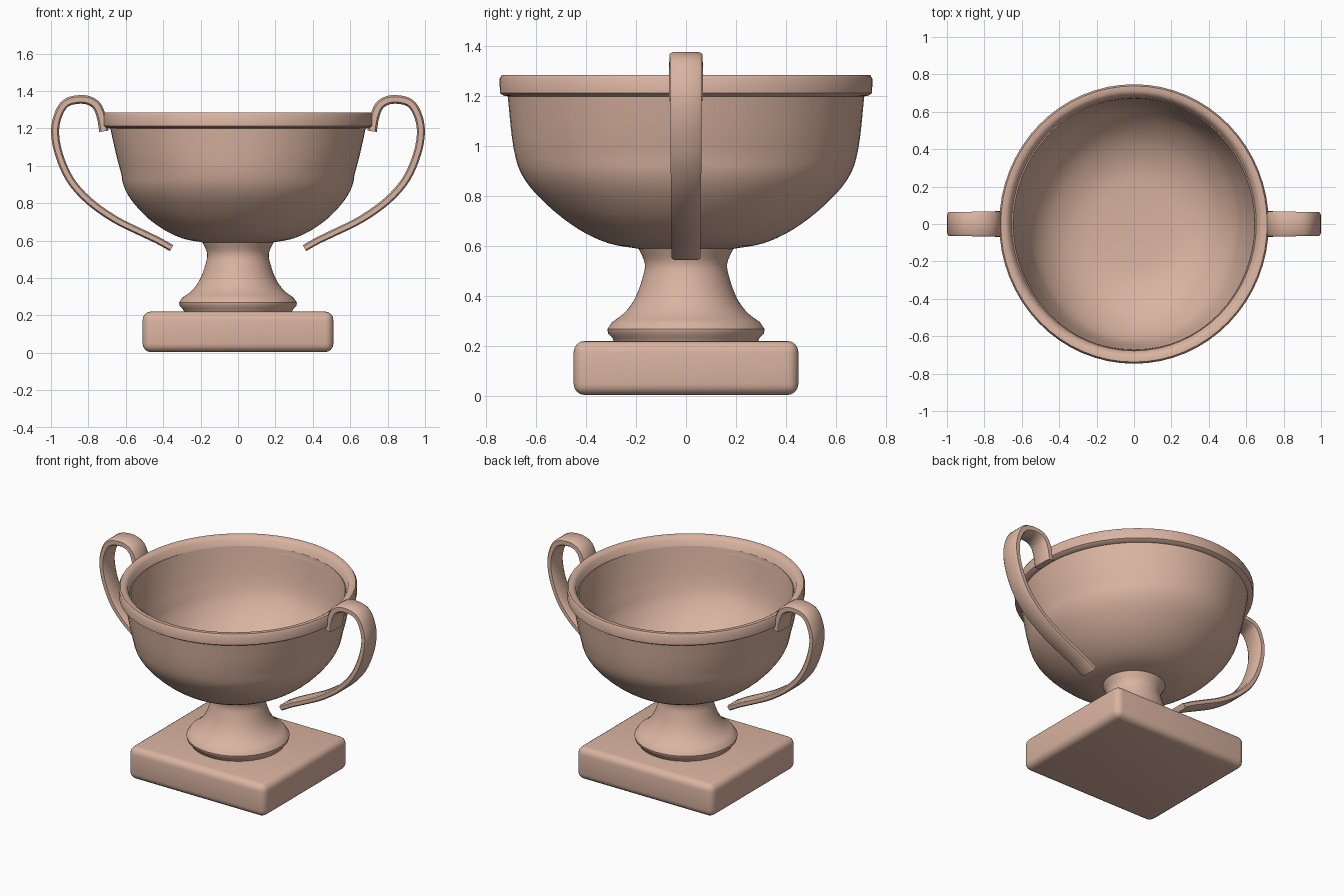
import bpy, bmesh, math
from mathutils import Vector

if "Cube" in bpy.data.objects:
    bpy.data.objects.remove(bpy.data.objects["Cube"])

clay = bpy.data.materials.new("pale terracotta")
clay.diffuse_color = (0.70, 0.455, 0.355, 1)
clay.use_nodes = True
clay.node_tree.nodes["Principled BSDF"].inputs["Base Color"].default_value = clay.diffuse_color


def finish(name, bm, angle=40):
    bmesh.ops.recalc_face_normals(bm, faces=bm.faces)
    me = bpy.data.meshes.new(name)
    bm.to_mesh(me)
    bm.free()
    me.materials.append(clay)
    ob = bpy.data.objects.new(name, me)
    bpy.context.collection.objects.link(ob)
    bpy.ops.object.select_all(action='DESELECT')
    ob.select_set(True)
    bpy.context.view_layer.objects.active = ob
    bpy.ops.object.shade_smooth_by_angle(angle=math.radians(angle))
    return ob


def smooth_path(pts, steps):
    """Catmull-Rom curve through 2D points."""
    p = [Vector(q) for q in pts]
    p = [2 * p[0] - p[1]] + p + [2 * p[-1] - p[-2]]
    out = []
    for i in range(1, len(p) - 2):
        a, b, c, d = p[i - 1:i + 3]
        for s in range(steps):
            t = s / steps
            out.append(0.5 * (2 * b + (c - a) * t + (2 * a - 5 * b + 4 * c - d) * t * t
                              + (3 * b - a - 3 * c + d) * t ** 3))
    return out + [p[-2]]


def revolve(name, profile, sx=lambda z: 1.0, closed=False, n=64):
    """Lathe a (radius, z) profile, squeezed in x by sx(z); open profiles get capped."""
    bm = bmesh.new()
    rings = [[bm.verts.new((r * sx(z) * math.cos(2 * math.pi * k / n),
                            r * math.sin(2 * math.pi * k / n), z)) for k in range(n)]
             for r, z in profile]
    pairs = list(zip(rings, rings[1:]))
    if closed:
        pairs.append((rings[-1], rings[0]))
    else:
        bm.faces.new(rings[0])
        bm.faces.new(rings[-1])
    for a, b in pairs:
        for k in range(n):
            j = (k + 1) % n
            bm.faces.new((a[k], a[j], b[j], b[k]))
    return finish(name, bm)


# Square plinth with rounded edges
bm = bmesh.new()
bmesh.ops.create_cube(bm, size=1)
for v in bm.verts:
    v.co = (v.co.x * 1.02, v.co.y * 0.90, (v.co.z + 0.5) * 0.217 + 0.004)
bmesh.ops.bevel(bm, geom=bm.edges[:], offset=0.045, segments=4, profile=0.5, affect='EDGES')
finish("plinth", bm)

# Flared stem
stem = [(0.285, 0.21), (0.295, 0.235), (0.312, 0.25), (0.315, 0.268)]
stem += [tuple(v) for v in smooth_path(
    [(0.297, 0.295), (0.245, 0.335), (0.205, 0.39), (0.178, 0.46), (0.165, 0.53), (0.195, 0.60)], 4)]
revolve("stem", stem)

# Bowl: outside wall up, inside wall down; slightly narrower in x at mid height
outer = smooth_path([(0.18, 0.588), (0.31, 0.612), (0.43, 0.668), (0.55, 0.76),
                     (0.648, 0.87), (0.69, 0.99), (0.715, 1.21)], 4)
inner = smooth_path([(0.675, 1.23), (0.64, 1.0), (0.59, 0.89), (0.50, 0.79),
                     (0.40, 0.725), (0.28, 0.685), (0.12, 0.672)], 4)
revolve("bowl", [tuple(v) for v in outer + inner],
        lambda z: 0.957 - 0.045 * max(0, 1 - abs(z - 0.96) / 0.24))

# Thick rim band
revolve("rim", [(0.70, 1.198), (0.73, 1.203), (0.745, 1.213), (0.747, 1.27), (0.738, 1.285),
                (0.712, 1.285), (0.69, 1.27), (0.67, 1.20)], lambda z: 0.965, closed=True)

# Strap handles, mirrored left and right
path = smooth_path([(0.717, 1.185), (0.73, 1.26), (0.755, 1.32), (0.80, 1.35), (0.86, 1.354),
                    (0.92, 1.335), (0.958, 1.28), (0.978, 1.19), (0.96, 1.07), (0.90, 0.93),
                    (0.80, 0.815), (0.66, 0.715), (0.52, 0.645), (0.43, 0.602), (0.355, 0.56)], 4)
for side, label in ((1, "right_handle"), (-1, "left_handle")):
    bm = bmesh.new()
    rings = []
    for i, p in enumerate(path):
        t = (path[min(i + 1, len(path) - 1)] - path[max(i - 1, 0)]).normalized()
        f = i / (len(path) - 1)
        h, w = 0.025 - 0.007 * f, 0.069 - 0.012 * f
        ring = []
        for a, b in ((1, 0.8), (0.6, 1), (-0.6, 1), (-1, 0.8),
                     (-1, -0.8), (-0.6, -1), (0.6, -1), (1, -0.8)):
            q = p + Vector((-t.y, t.x)) * h * a
            ring.append(bm.verts.new((side * q.x, b * w, q.y)))
        rings.append(ring)
    for a, b in zip(rings, rings[1:]):
        for k in range(8):
            j = (k + 1) % 8
            bm.faces.new((a[k], a[j], b[j], b[k]))
    bm.faces.new(rings[0])
    bm.faces.new(rings[-1])
    finish(label, bm)
